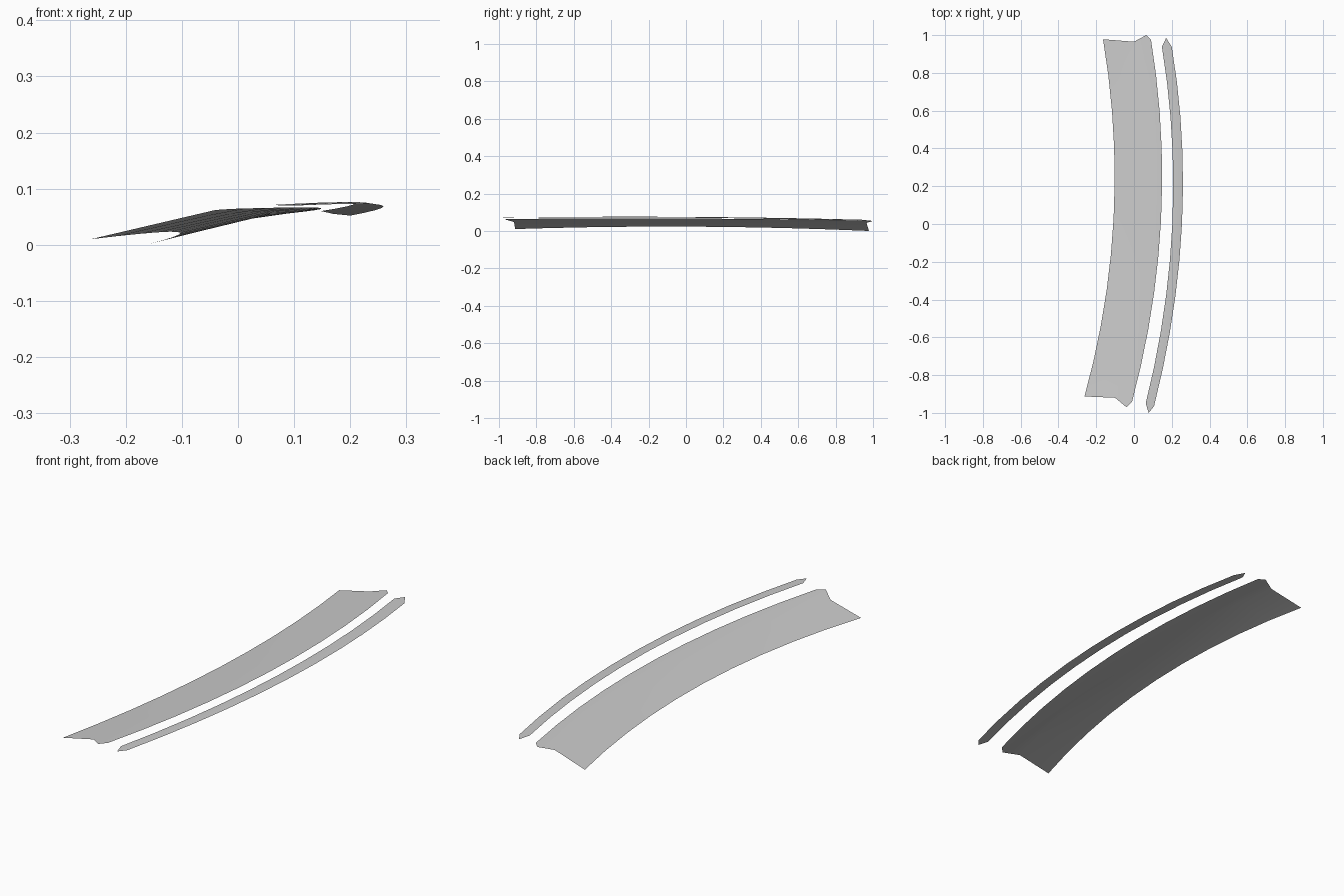
import bpy
import bmesh
from mathutils import Vector

cube = bpy.data.objects.get("Cube")
if cube:
    bpy.data.objects.remove(cube, do_unlink=True)

SEGMENTS = 10

# Single plain grey finish
grey = bpy.data.materials.new("light_grey")
grey.use_nodes = True
colour = (0.6, 0.6, 0.6, 1)
grey.diffuse_color = colour
grey.node_tree.nodes["Principled BSDF"].inputs["Base Color"].default_value = colour


def arc(start, middle, end, t):
    """Point on the parabola passing through three points."""
    a, b, c = Vector(start), Vector(middle), Vector(end)
    return a * (1 - t) * (1 - 2 * t) + b * 4 * t * (1 - t) + c * t * (2 * t - 1)


def loft(name, rails):
    """Thin sheet skinned across lengthwise arcs, listed from right to left."""
    bm = bmesh.new()
    rows = [[bm.verts.new(arc(*rail, i / SEGMENTS)) for rail in rails]
            for i in range(SEGMENTS + 1)]
    for near, far in zip(rows, rows[1:]):
        for j in range(len(rails) - 1):
            face = bm.faces.new((near[j], far[j], far[j + 1], near[j + 1]))
            face.smooth = True
    mesh = bpy.data.meshes.new(name)
    bm.to_mesh(mesh)
    bm.free()
    mesh.materials.append(grey)
    obj = bpy.data.objects.new(name, mesh)
    bpy.context.collection.objects.link(obj)
    return obj


# Wide curved panel: low edge, shoulder, notched tip, upper edge
loft("wide_panel", [
    [(-0.164, 0.978, 0), (-0.108, 0.03, 0.023), (-0.262, -0.913, 0.01)],
    [(0, 0.965, 0.043), (0.055, 0.02, 0.058), (-0.1, -0.92, 0.048)],
    [(0.065, 1, 0.053), (0.118, 0.02, 0.064), (-0.04, -0.97, 0.062)],
    [(0.09, 0.975, 0.056), (0.143, 0.02, 0.066), (-0.01, -0.94, 0.064)],
])

# Narrow strip with pointed ends beside the panel
loft("narrow_strip", [
    [(0.148, 0.938, 0.06), (0.203, 0, 0.075), (0.062, -0.95, 0.071)],
    [(0.17, 0.985, 0.055), (0.228, 0, 0.075), (0.078, -1, 0.07)],
    [(0.2, 0.938, 0.052), (0.254, 0, 0.071), (0.106, -0.965, 0.07)],
])
